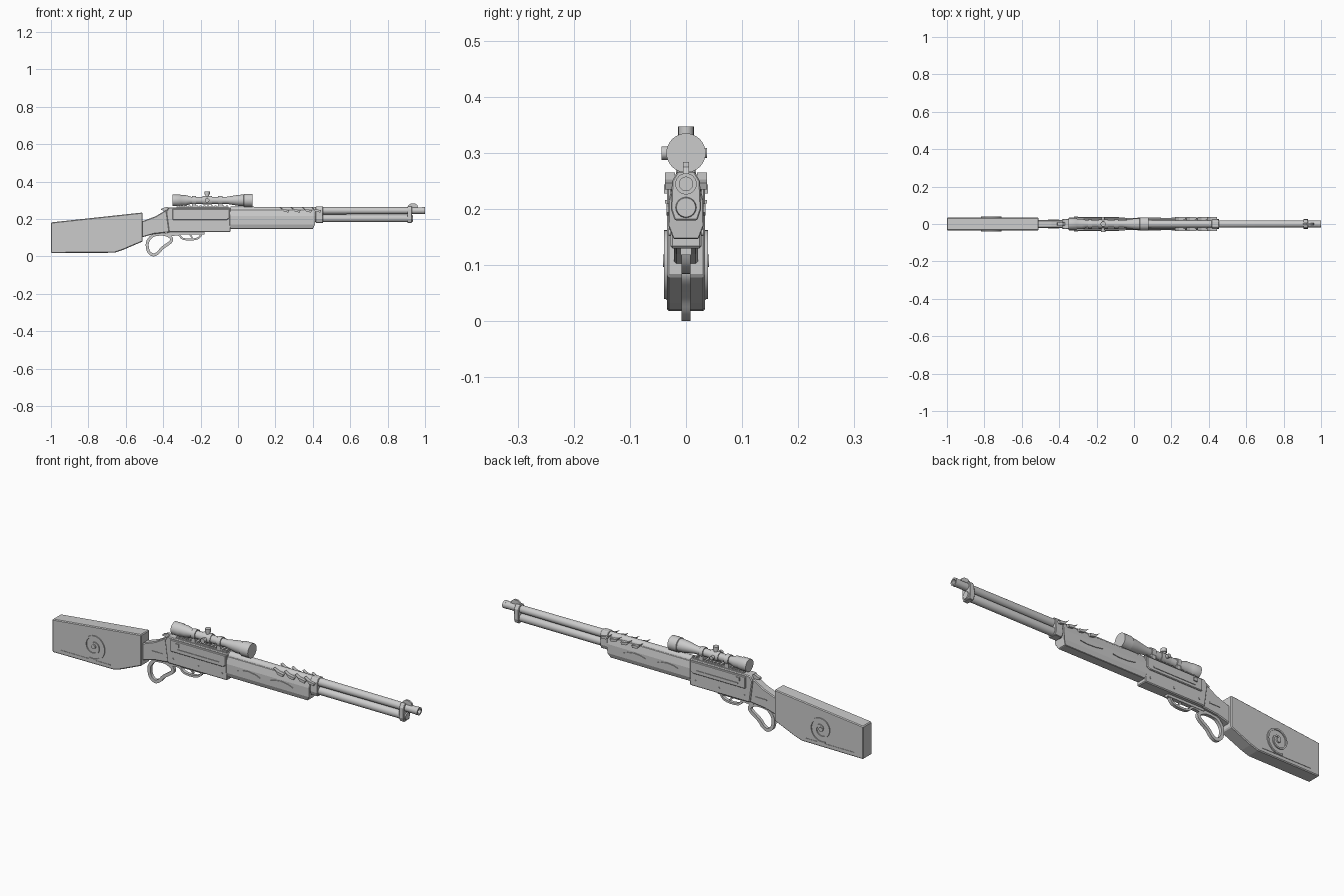
import bpy, bmesh, math
from mathutils import Vector

cube = bpy.data.objects.get("Cube")
if cube:
    bpy.data.objects.remove(cube)

gray = bpy.data.materials.new("light_gray")
gray.use_nodes = True
gray.diffuse_color = (0.6, 0.6, 0.6, 1)
gray.node_tree.nodes["Principled BSDF"].inputs["Base Color"].default_value = (0.6, 0.6, 0.6, 1)


def finish(name, bm, bevel=0, smooth=False):
    bmesh.ops.recalc_face_normals(bm, faces=bm.faces)
    mesh = bpy.data.meshes.new(name)
    bm.to_mesh(mesh)
    bm.free()
    mesh.materials.append(gray)
    ob = bpy.data.objects.new(name, mesh)
    bpy.context.collection.objects.link(ob)
    if bevel:
        mod = ob.modifiers.new("soft_edges", "BEVEL")
        mod.width = bevel
        mod.segments = 1
        mod.limit_method = "ANGLE"
    if smooth:
        bpy.ops.object.select_all(action="DESELECT")
        ob.select_set(True)
        bpy.context.view_layer.objects.active = ob
        bpy.ops.object.shade_smooth_by_angle(angle=math.radians(35))
    return ob


def extrude(name, first, last, bevel=0):
    """Solid between two matching outlines."""
    bm = bmesh.new()
    a = [bm.verts.new(p) for p in first]
    b = [bm.verts.new(p) for p in last]
    bm.faces.new(a)
    bm.faces.new(b)
    for i in range(len(a)):
        j = (i + 1) % len(a)
        bm.faces.new((a[i], a[j], b[j], b[i]))
    return finish(name, bm, bevel)


def plate(name, outline, y0, y1, bevel=0):
    return extrude(name, [(x, y0, z) for x, z in outline], [(x, y1, z) for x, z in outline], bevel)


def box(name, x0, x1, y0, y1, z0, z1, bevel=0):
    return plate(name, [(x0, z0), (x1, z0), (x1, z1), (x0, z1)], y0, y1, bevel)


def lathe(name, profile, origin, axis="X", sides=24):
    """Turned part: profile holds (distance along axis, radius)."""
    bm = bmesh.new()
    turn = Vector((0, 0, 1)).rotation_difference(Vector({"X": (1, 0, 0), "Y": (0, 1, 0), "Z": (0, 0, 1)}[axis]))
    rings = []
    for d, r in profile:
        angles = [math.tau * i / sides for i in range(sides)]
        rings.append([bm.verts.new(Vector(origin) + turn @ Vector((r * math.cos(t), r * math.sin(t), d))) for t in angles])
    for a, b in zip(rings, rings[1:]):
        for i in range(sides):
            j = (i + 1) % sides
            bm.faces.new((a[i], a[j], b[j], b[i]))
    bm.faces.new(rings[0])
    bm.faces.new(rings[-1])
    return finish(name, bm, smooth=True)


def rounded(points, closed, steps=4):
    """Smooth path through the points."""
    n, out = len(points), []
    pts = [Vector(p) for p in points]
    get = lambda i: pts[i % n] if closed else pts[max(0, min(n - 1, i))]
    for i in range(n if closed else n - 1):
        a, b, c, d = (get(i + k) for k in (-1, 0, 1, 2))
        for s in range(steps):
            t = s / steps
            out.append(0.5 * (2 * b + (c - a) * t + (2 * a - 5 * b + 4 * c - d) * t * t + (3 * b - a - 3 * c + d) * t ** 3))
    return out if closed else out + [pts[-1]]


def strap(name, path, thick, y0, y1, closed=False):
    """Flat band following a path in the side plane."""
    bm = bmesh.new()
    n, rows = len(path), []
    for i, p in enumerate(path):
        prev = path[i - 1] if closed or i else p
        nxt = path[(i + 1) % n] if closed or i < n - 1 else p
        t = (nxt - prev).normalized()
        side = Vector((-t.y, t.x)) * thick
        a, b = p + side, p - side
        rows.append([bm.verts.new(v) for v in ((a.x, y0, a.y), (a.x, y1, a.y), (b.x, y1, b.y), (b.x, y0, b.y))])
    for i in range(n if closed else n - 1):
        for k in range(4):
            m = (k + 1) % 4
            bm.faces.new((rows[i][k], rows[i][m], rows[(i + 1) % n][m], rows[(i + 1) % n][k]))
    if not closed:
        bm.faces.new(rows[0])
        bm.faces.new(rows[-1])
    return finish(name, bm, smooth=True)


# Stock and grip
plate("stock", [(-1, 0.018), (-0.66, 0.02), (-0.62, 0.033), (-0.51, 0.08), (-0.51, 0.235), (-1, 0.182)], -0.034, 0.034, 0.004)
plate("grip", [(-0.52, 0.1), (-0.45, 0.12), (-0.36, 0.13), (-0.34, 0.25), (-0.39, 0.245), (-0.44, 0.215), (-0.52, 0.185)],
      -0.021, 0.021, 0.004)

# Receiver, rail and hammer
plate("receiver", [(-0.37, 0.13), (-0.04, 0.13), (-0.04, 0.262), (-0.37, 0.262), (-0.385, 0.24)], -0.028, 0.028, 0.004)
plate("hammer", [(-0.38, 0.23), (-0.36, 0.255), (-0.38, 0.266), (-0.41, 0.255), (-0.412, 0.248), (-0.39, 0.245)], -0.008, 0.008)
box("scope_rail", -0.33, -0.05, -0.018, 0.018, 0.258, 0.266)
for i in range(14):
    box("rail_tooth", -0.325 + i * 0.02, -0.314 + i * 0.02, -0.016, 0.016, 0.265, 0.272)

# Fore-end with chamfered section, barrel and tube
section = [(-0.023, 0.147), (0.023, 0.147), (0.031, 0.17), (0.031, 0.215), (0.023, 0.25), (-0.023, 0.25), (-0.031, 0.215), (-0.031, 0.17)]
extrude("fore_end", [(-0.045, y, z) for y, z in section],
        [(0.40 + min(0.015, (z - 0.147) * 0.6), y, z) for y, z in section], 0.002)
lathe("barrel", [(-0.04, 0.021), (0.42, 0.02), (0.93, 0.018), (0.985, 0.018), (0.985, 0.019), (1, 0.019),
                 (1, 0.012), (0.97, 0.012)], (0, 0, 0.245))
lathe("magazine_tube", [(0.4, 0.02), (0.925, 0.02), (0.935, 0.017)], (0, 0, 0.203))
band = [(-0.02, 0.18), (0.02, 0.18), (0.027, 0.2), (0.025, 0.25), (0.015, 0.267), (-0.015, 0.267), (-0.025, 0.25), (-0.027, 0.2)]
for name, x0, x1 in (("fore_end_cap", 0.415, 0.455), ("muzzle_band", 0.905, 0.93)):
    extrude(name, [(x0, y, z) for y, z in band], [(x1, y, z) for y, z in band], 0.002)
plate("front_sight", [(0.9, 0.255), (0.965, 0.255), (0.958, 0.275), (0.945, 0.284), (0.925, 0.284), (0.912, 0.274)], -0.005, 0.005)

# Parts repeated on both sides
spiral = []
for i in range(49):
    t = i / 48
    a = math.radians(250) + t * math.tau * 1.75
    r = 0.058 * (1 - t) ** 0.8 + 0.008
    spiral.append(Vector((-0.77 + r * math.cos(a), 0.108 + r * math.sin(a))))
leaf = [(0, 0), (0.025, 0.008), (0.06, 0.012), (0.1, 0.006), (0.125, -0.004), (0.09, -0.009), (0.04, -0.007)]
fin = [(0, 0.018), (0.02, 0.006), (0.055, 0), (0.05, -0.012), (0.025, -0.008)]
for s in (-1, 1):
    strap("stock_spiral", spiral, 0.004, s * 0.03, s * 0.039)
    lathe("spiral_boss", [(-0.041, 0.011), (0.041, 0.011)], (-0.77, 0, 0.108), "Y", 16)
    box("stock_line", -0.95, -0.68, s * 0.03, s * 0.036, 0.038, 0.041)
    plate("receiver_panel", [(-0.35, 0.195), (-0.06, 0.195), (-0.045, 0.205), (-0.045, 0.255), (-0.35, 0.255)],
          s * 0.02, s * 0.034, 0.003)
    box("receiver_inlay", -0.31, -0.08, s * 0.03, s * 0.037, 0.21, 0.216)
    box("receiver_latch", -0.32, -0.3, s * 0.03, s * 0.039, 0.228, 0.244)
    box("grip_inlay", -0.46, -0.4, s * 0.018, s * 0.024, 0.16, 0.166)
    for x in (-0.34, -0.2, -0.07):
        lathe("receiver_pin", [(0, 0.006), (s * 0.031, 0.006)], (x, 0, 0.158), "Y", 12)
    for x in (0.02, 0.2):
        plate("fore_end_leaf", [(x + u, 0.198 + v) for u, v in leaf], s * 0.028, s * 0.035)
    for x in (0.22, 0.28, 0.34, 0.39):
        plate("side_fin", [(x + u, 0.247 + v) for u, v in fin], s * 0.02, s * 0.037)

# Lever, guard and trigger
loop = [(-0.46, 0.108), (-0.484, 0.075), (-0.48, 0.03), (-0.455, 0.0085), (-0.428, 0.019), (-0.405, 0.045),
        (-0.36, 0.078), (-0.358, 0.1), (-0.39, 0.117), (-0.43, 0.118)]
strap("lever_loop", rounded(loop, True), 0.008, -0.008, 0.008, True)
guard = [(-0.365, 0.112), (-0.32, 0.116), (-0.295, 0.095), (-0.25, 0.09), (-0.21, 0.1), (-0.19, 0.13)]
strap("trigger_guard", rounded(guard, False), 0.005, -0.008, 0.008)
strap("trigger", rounded([(-0.26, 0.135), (-0.255, 0.115), (-0.243, 0.1)], False), 0.004, -0.004, 0.004)
box("lever_bar", -0.38, -0.18, -0.01, 0.01, 0.118, 0.135)

# Scope with turrets and mounting rings
lathe("scope", [(-0.35, 0.027), (-0.35, 0.031), (-0.31, 0.031), (-0.305, 0.028), (-0.28, 0.028), (-0.25, 0.019),
                (-0.06, 0.019), (0.0, 0.029), (0.03, 0.031), (0.032, 0.035), (0.078, 0.035)], (0, 0, 0.3), sides=32)
lathe("turret_block", [(-0.19, 0.023), (-0.14, 0.023)], (0, 0, 0.3))
lathe("top_turret", [(0, 0.01), (0.03, 0.01), (0.03, 0.014), (0.047, 0.014)], (-0.165, 0, 0.3), "Z", 16)
lathe("side_turret", [(0, 0.009), (-0.032, 0.009), (-0.032, 0.012), (-0.044, 0.012)], (-0.165, 0, 0.3), "Y", 16)
lathe("focus_knob", [(0, 0.009), (0.037, 0.009)], (-0.165, 0, 0.3), "Y", 16)
for x in (-0.235, -0.095):
    lathe("mount_ring", [(x - 0.011, 0.024), (x + 0.011, 0.024)], (0, 0, 0.3))
    box("mount_foot", x - 0.011, x + 0.011, -0.018, 0.018, 0.264, 0.285)
